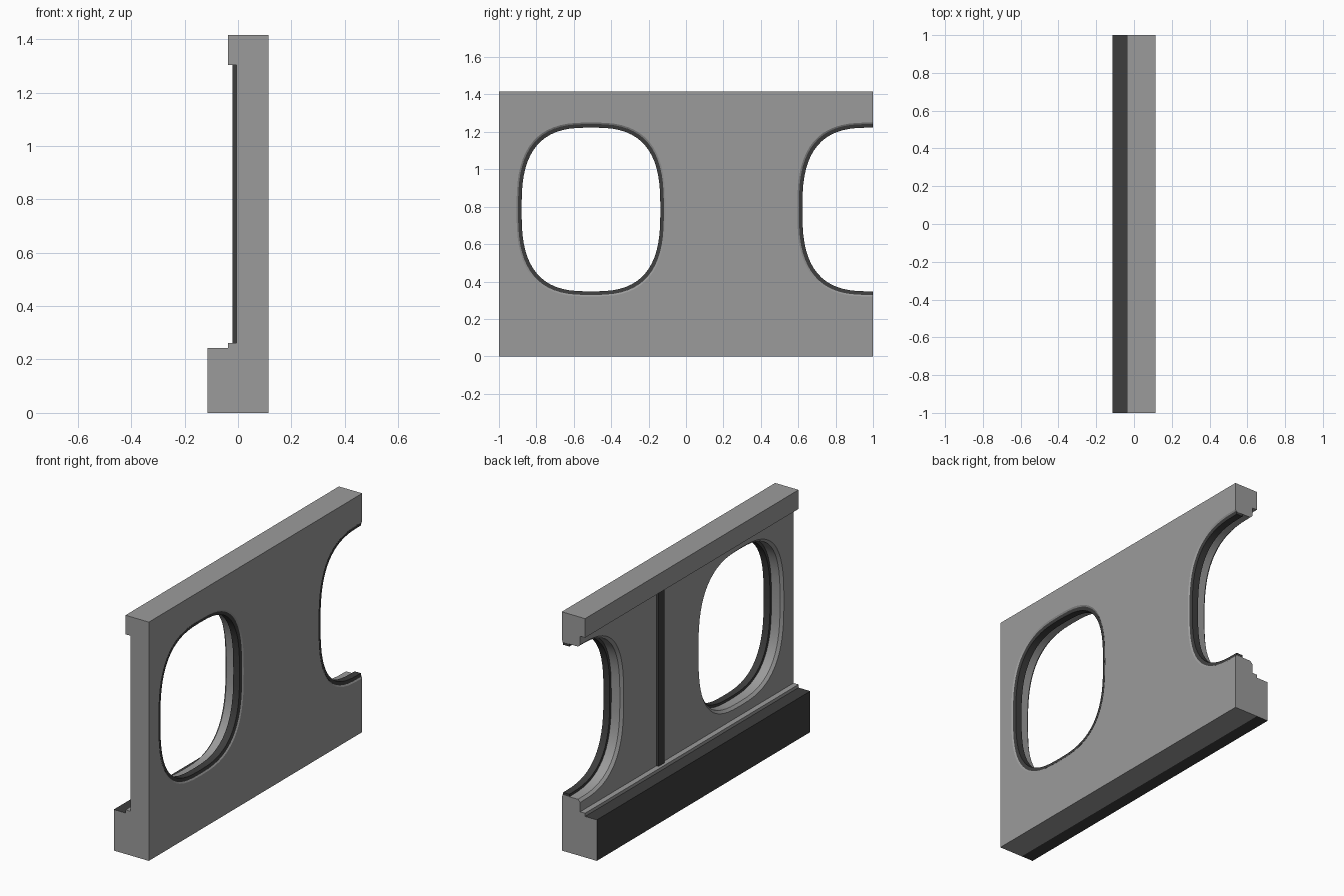
import bpy, bmesh, math

if "Cube" in bpy.data.objects:
    bpy.data.objects.remove(bpy.data.objects["Cube"])


def material(name, value):
    m = bpy.data.materials.new(name)
    m.use_nodes = True
    m.diffuse_color = (value, value, value, 1)
    m.node_tree.nodes["Principled BSDF"].inputs["Base Color"].default_value = (value, value, value, 1)
    return m


GREY = material("panel grey", 0.33)
DARK = material("dark rubber", 0.048)

HALF_W, HALF_H, MID_Z = 0.398, 0.465, 0.785
WINDOWS = (-0.508, 0.993)
SEGMENTS = 64


def make_object(name, bm, mats):
    bmesh.ops.recalc_face_normals(bm, faces=bm.faces[:])
    mesh = bpy.data.meshes.new(name)
    bm.to_mesh(mesh)
    bm.free()
    for m in mats:
        mesh.materials.append(m)
    ob = bpy.data.objects.new(name, mesh)
    bpy.context.collection.objects.link(ob)
    return ob


def activate(ob):
    bpy.ops.object.select_all(action="DESELECT")
    ob.select_set(True)
    bpy.context.view_layer.objects.active = ob


def window_ring(bm, x, inset, centre, power=2.8):
    """Rounded window outline in the plane at x, shrunk by inset."""
    verts = []
    for i in range(SEGMENTS):
        t = math.tau * i / SEGMENTS
        c, s = math.cos(t), math.sin(t)
        y = math.copysign(abs(c) ** (2 / power), c) * (HALF_W - inset)
        z = math.copysign(abs(s) ** (2 / power), s) * (HALF_H - inset)
        verts.append(bm.verts.new((x, centre + y, MID_Z + z)))
    return verts


def loft(profile, centre, closed):
    """Skin window outlines along a profile of (x, inset) points."""
    bm = bmesh.new()
    rings = [window_ring(bm, x, inset, centre) for x, inset in profile]
    pairs = list(zip(rings, rings[1:]))
    if closed:
        pairs.append((rings[-1], rings[0]))
    else:
        bm.faces.new(rings[0])
        bm.faces.new(rings[-1])
    for a, b in pairs:
        for i in range(SEGMENTS):
            j = (i + 1) % SEGMENTS
            bm.faces.new((a[i], a[j], b[j], b[i]))
    return bm


# Wall panel: stepped cross-section run along y, with a dark lower ledge
section = [(0.115, 0), (0.115, 1.416), (-0.038, 1.416), (-0.038, 1.303),
           (-0.006, 1.303), (-0.006, 0.262), (-0.038, 0.262), (-0.038, 0.243),
           (-0.115, 0.243), (-0.115, 0), (-0.038, 0)]
bm = bmesh.new()
end = bm.faces.new([bm.verts.new((x, -1, z)) for x, z in section])
moved = bmesh.ops.extrude_face_region(bm, geom=[end], use_keep_orig=True)["geom"]
bmesh.ops.translate(bm, vec=(0, 2, 0), verts=[g for g in moved if isinstance(g, bmesh.types.BMVert)])
bm.normal_update()
for f in bm.faces:
    if abs(f.normal.y) < 0.5 and f.calc_center_median().x < -0.05:
        f.material_index = 1
wall = make_object("wall_panel", bm, (GREY, DARK))

# Window openings with bevelled rims on both sides
opening = [(0.123, -0.012), (0.107, 0.012), (0.009, 0.012), (-0.016, -0.012)]
for centre in WINDOWS:
    cutter = make_object("opening_cutter", loft(opening, centre, False), (GREY,))
    cutter.hide_render = True
    activate(wall)
    mod = wall.modifiers.new("opening", "BOOLEAN")
    mod.operation = "DIFFERENCE"
    mod.solver = "EXACT"
    mod.object = cutter
    bpy.ops.object.modifier_apply(modifier=mod.name)
    bpy.data.objects.remove(cutter)
activate(wall)
bpy.ops.object.shade_smooth_by_angle(angle=math.radians(25))

# Window gaskets, trimmed at the end of the panel
gasket = [(0.110, 0.008), (0.106, 0.027), (0.065, 0.027), (0.065, 0.008)]
for name, centre in zip(("full_window_gasket", "half_window_gasket"), WINDOWS):
    bm = loft(gasket, centre, True)
    cut = bmesh.ops.bisect_plane(bm, geom=bm.verts[:] + bm.edges[:] + bm.faces[:],
                                 plane_co=(0, 1, 0), plane_no=(0, 1, 0), clear_outer=True)
    edges = [g for g in cut["geom_cut"] if isinstance(g, bmesh.types.BMEdge)]
    if edges:
        bmesh.ops.holes_fill(bm, edges=edges, sides=0)
    ob = make_object(name, bm, (DARK,))
    activate(ob)
    bpy.ops.object.shade_smooth_by_angle(angle=math.radians(25))

# Vertical joint strip on the recessed side, between the windows
bm = bmesh.new()
bmesh.ops.create_cube(bm, size=1)
bmesh.ops.scale(bm, vec=(0.02, 0.055, 1.041), verts=bm.verts[:])
bmesh.ops.translate(bm, vec=(-0.01, 0.257, 0.7825), verts=bm.verts[:])
make_object("joint_strip", bm, (DARK,))
